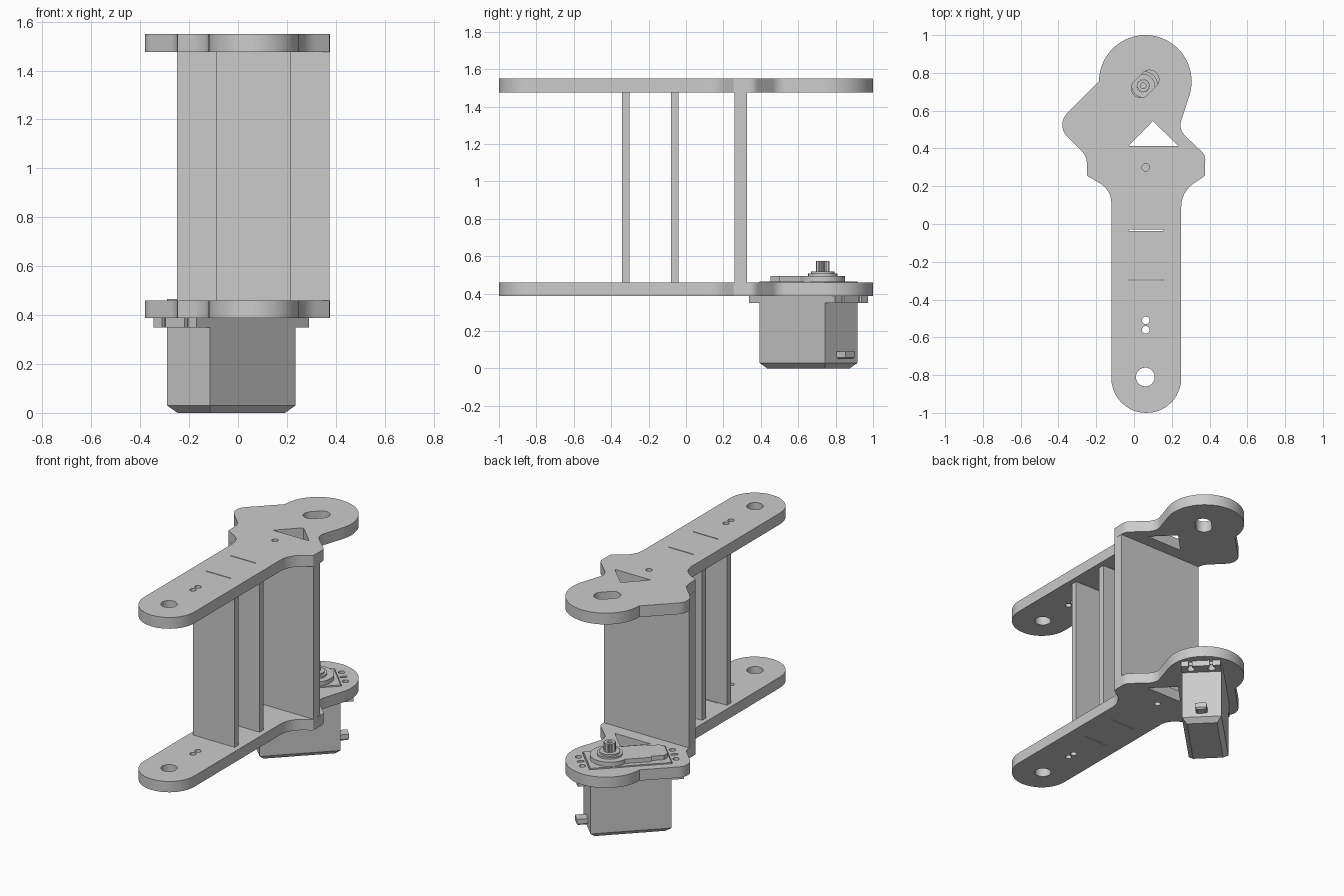
import bpy, bmesh, math
from mathutils import Vector

cube = bpy.data.objects.get("Cube")
if cube:
    bpy.data.objects.remove(cube, do_unlink=True)

# Single plain grey
grey = bpy.data.materials.new("plain_grey")
grey.use_nodes = True
GREY = (0.6, 0.6, 0.6, 1)
grey.diffuse_color = GREY
grey.node_tree.nodes["Principled BSDF"].inputs["Base Color"].default_value = GREY


def finish(name, mesh):
    ob = bpy.data.objects.new(name, mesh)
    bpy.context.collection.objects.link(ob)
    mesh.materials.clear()
    mesh.materials.append(grey)
    bpy.ops.object.select_all(action='DESELECT')
    ob.select_set(True)
    bpy.context.view_layer.objects.active = ob
    bpy.ops.object.shade_smooth_by_angle(angle=math.radians(30))


def slab(name, loops, z0, z1, bevel_bottom=0):
    """Extrude an outline with holes (the first loop is the outside) from z0 to z1."""
    cu = bpy.data.curves.new(name + "_profile", 'CURVE')
    cu.dimensions, cu.fill_mode = '2D', 'BOTH'
    cu.extrude = (z1 - z0) / 2
    for loop in loops:
        sp = cu.splines.new('POLY')
        sp.points.add(len(loop) - 1)
        for pt, p in zip(sp.points, loop):
            pt.co = (p[0], p[1], 0, 1)
        sp.use_cyclic_u = True
    tmp = bpy.data.objects.new(name + "_profile", cu)
    bpy.context.collection.objects.link(tmp)
    bpy.context.view_layer.update()
    mesh = bpy.data.meshes.new_from_object(tmp.evaluated_get(bpy.context.evaluated_depsgraph_get()))
    bpy.data.objects.remove(tmp, do_unlink=True)
    bm = bmesh.new()
    bm.from_mesh(mesh)
    bmesh.ops.remove_doubles(bm, verts=bm.verts, dist=0.0001)
    bmesh.ops.translate(bm, verts=bm.verts, vec=(0, 0, (z0 + z1) / 2))
    bmesh.ops.recalc_face_normals(bm, faces=bm.faces)
    if bevel_bottom:
        bmesh.ops.dissolve_limit(bm, angle_limit=0.01, verts=bm.verts, edges=bm.edges)
        low = [e for e in bm.edges if all(v.co.z < z0 + 0.001 for v in e.verts)]
        bmesh.ops.bevel(bm, geom=low, offset=bevel_bottom, segments=1, affect='EDGES')
    bm.to_mesh(mesh)
    bm.free()
    mesh.name = name
    finish(name, mesh)


def arc(cx, cy, r, a0=0, a1=360, n=24):
    full = a1 - a0 == 360
    steps = n if full else n + 1
    angles = [math.radians(a0 + (a1 - a0) * i / n) for i in range(steps)]
    return [(cx + r * math.cos(a), cy + r * math.sin(a)) for a in angles]


def rect(x0, x1, y0, y1):
    return [(x0, y0), (x1, y0), (x1, y1), (x0, y1)]


def fillet(corners, n=10):
    """Round each (x, y, radius) corner of a closed outline."""
    out = []
    for i, (x, y, r) in enumerate(corners):
        if not r:
            out.append((x, y))
            continue
        p = Vector((x, y))
        a = (Vector(corners[i - 1][:2]) - p).normalized()
        b = (Vector(corners[(i + 1) % len(corners)][:2]) - p).normalized()
        half = math.acos(a.dot(b)) / 2
        t = r / math.tan(half)
        c = p + (a + b).normalized() * (r / math.sin(half))
        # Sweep the unit direction from one tangent point to the other
        start = p + a * t - c
        turn = math.pi - 2 * half
        if a.x * b.y - a.y * b.x > 0:
            turn = -turn
        first = math.atan2(start.y, start.x)
        for k in range(n + 1):
            ang = first + turn * k / n
            out.append((c.x + r * math.cos(ang), c.y + r * math.sin(ang)))
    return out


# Servo frame: u runs along the body, v across it
SX, SY, S = -0.0275, 0.655, math.sqrt(0.5)


def servo(points):
    return [(SX + (u - v) * S, SY + (u + v) * S) for u, v in points]


# Side plates: arm with rounded end, two ears and a round head
head = [(x, y, 0) for x, y in arc(0.06, 0.755, 0.245, -20, 180, 40)]
outline = fillet([
    (-0.12, -1, 0.184), (0.25, -1, 0.184), (0.25, 0.17, 0.15),
    (0.375, 0.255, 0.008), (0.378, 0.365, 0.06), (0.235, 0.5, 0.08),
    *head, (-0.415, 0.525, 0.085), (-0.25, 0.36, 0.1),
    (-0.248, 0.255, 0.008), (-0.12, 0.18, 0.12)])
common_holes = [
    arc(0.06, -0.81, 0.05), arc(0.062, -0.51, 0.02, n=16), arc(0.062, -0.56, 0.02, n=16),
    arc(0.062, 0.3, 0.02, n=16), [(-0.03, 0.412), (0.235, 0.412), (0.1, 0.545)],
    rect(-0.03, 0.155, -0.036, -0.03), rect(-0.03, 0.155, -0.3, -0.294)]

# Long slot over the output shaft in the upper plate
slot = servo(arc(0.155, 0, 0.05, -90, 90, 12) + arc(0.09, 0, 0.05, 90, 270, 12))
slab("upper_plate", [outline] + common_holes + [slot], 1.475, 1.55)

# Servo opening and screw holes in the lower plate
opening = servo(rect(-0.254, 0.254, -0.129, 0.129))
screws = [servo(arc(s * 0.287, v, 0.02, n=16)) for s in (-1, 1) for v in (-0.065, 0.065)]
slits = [servo(rect(s * 0.287 - 0.022, s * 0.287 + 0.022, -0.009, 0.009)) for s in (-1, 1)]
slab("lower_plate", [outline] + common_holes + [opening] + screws + slits, 0.388, 0.46)

# Upright panels joining the plates
slab("front_panel", [rect(-0.09, 0.215, -0.342, -0.302)], 0.46, 1.475)
slab("middle_panel", [rect(-0.09, 0.215, -0.08, -0.04)], 0.46, 1.475)
slab("main_panel", [rect(-0.25, 0.375, 0.258, 0.327)], 0.46, 1.475)

# Servo body with chamfered base
slab("servo_body", [servo(rect(-0.2475, 0.2475, -0.1235, 0.1235))], 0, 0.466, 0.03)


# Mounting ears with open screw slots
def ear(side):
    pts = [(0.245, -0.1235), (0.325, -0.1235)]
    for v in (-0.065, 0.065):
        keyhole = [(0.287 + 0.024 * math.cos(a), v + 0.024 * math.sin(a))
                   for a in (math.radians(-25 - 31 * k) for k in range(11))]
        pts += [(0.325, v - 0.01)] + keyhole + [(0.325, v + 0.01)]
    pts += [(0.325, 0.1235), (0.245, 0.1235)]
    return servo([(side * u, v) for u, v in pts])


for side, label in ((1, "rear"), (-1, "front")):
    slab(label + "_servo_ear", [ear(side)], 0.35, 0.388)

# Raised gear cover, collar and toothed output shaft
U = 0.108
cover = arc(U, 0, 0.12, -130, 130, 32) + [
    (-0.13, 0.092), (-0.13, 0.078), (-0.21, 0.078), (-0.238, 0.05),
    (-0.238, -0.05), (-0.21, -0.078), (-0.13, -0.078), (-0.13, -0.092)]
slab("gear_cover", [servo(cover)], 0.466, 0.495)
slab("shaft_collar", [servo(arc(U, 0, 0.078, n=32))], 0.495, 0.507)
slab("shaft_collar_top", [servo(arc(U, 0, 0.062, n=32))], 0.507, 0.518)
teeth = [(U + r * math.cos(a), r * math.sin(a))
         for a, r in ((math.tau * k / 36, 0.037 if k % 2 else 0.031) for k in range(36))]
slab("output_shaft", [servo(teeth), servo(arc(U, 0, 0.015, n=16))], 0.518, 0.575)
slab("shaft_screw_seat", [servo(arc(U, 0, 0.015, n=16))], 0.518, 0.535)

# Cable stub low on the rear end
slab("cable_stub", [servo(rect(0.245, 0.315, -0.035, 0.035))], 0.05, 0.092, 0.01)
